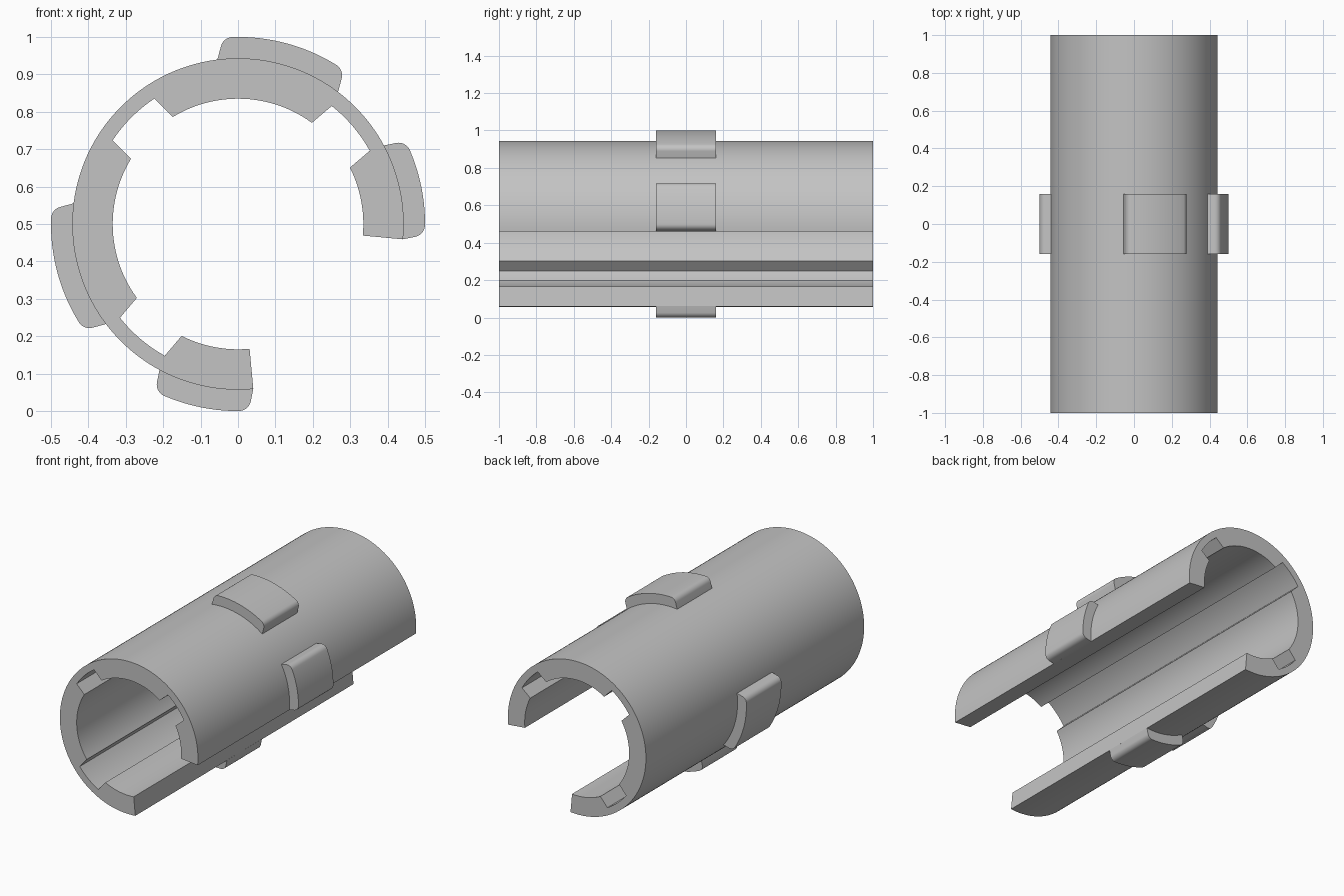
import bpy
import bmesh
from math import sin, cos, asin, atan2, radians, sqrt

cube = bpy.data.objects.get("Cube")
if cube:
    bpy.data.objects.remove(cube, do_unlink=True)

CENTER_Z = 0.5
INNER, GROOVE, OUTER, PAD = 0.335, 0.403, 0.443, 0.5
START, END = radians(-5.3), radians(275.3)

grey = bpy.data.materials.new("plain grey")
grey.use_nodes = True
colour = (0.55, 0.55, 0.55, 1)
grey.diffuse_color = colour
grey.node_tree.nodes["Principled BSDF"].inputs["Base Color"].default_value = colour


def arc(radius, a, b, steps, cx=0, cz=0):
    """Points along an arc from angle a to angle b."""
    angles = [a + (b - a) * i / steps for i in range(steps + 1)]
    return [(cx + radius * cos(t), cz + radius * sin(t)) for t in angles]


def extrude(name, profile, half_length):
    """Extrude an x-z profile evenly along y."""
    bm = bmesh.new()
    front = [bm.verts.new((x, -half_length, z + CENTER_Z)) for x, z in profile]
    face = bm.faces.new(front)
    new = bmesh.ops.extrude_face_region(bm, geom=[face], use_keep_orig=True)["geom"]
    moved = [v for v in new if isinstance(v, bmesh.types.BMVert)]
    bmesh.ops.translate(bm, verts=moved, vec=(0, 2 * half_length, 0))
    bmesh.ops.recalc_face_normals(bm, faces=bm.faces)
    mesh = bpy.data.meshes.new(name)
    bm.to_mesh(mesh)
    bm.free()
    mesh.materials.append(grey)
    obj = bpy.data.objects.new(name, mesh)
    bpy.context.collection.objects.link(obj)
    bpy.ops.object.select_all(action="DESELECT")
    obj.select_set(True)
    bpy.context.view_layer.objects.active = obj
    bpy.ops.object.shade_smooth_by_angle(angle=radians(30))


# Open sleeve: outer arc, then the inner arc back with parallel-sided grooves
half_groove = 0.0785
lip = asin(half_groove / INNER)
floor = asin(half_groove / GROOVE)
profile = arc(OUTER, START, END, 112)
last = END
for middle in (radians(229.7), radians(135), radians(40.3)):
    profile += arc(INNER, last, middle + lip, 24)
    profile += arc(GROOVE, middle + floor, middle - floor, 8)
    last = middle - lip
profile += arc(INNER, last, START, 24)
extrude("sleeve", profile, 1.0)


# Raised pads with parallel sides and rounded outer corners
def pad(name, angle, half_width, fillet=0.033):
    base = 0.441
    u = half_width - fillet
    v = sqrt((PAD - fillet) ** 2 - u ** 2)
    corner = atan2(u, v)
    spread = asin(half_width / base)
    quarter = radians(90)
    # Drawn along the local x axis, then turned to its place
    points = arc(base, spread, -spread, 16)
    points += arc(fillet, -quarter, -corner, 8, v, -u)
    points += arc(PAD, -corner, corner, 16)[1:-1]
    points += arc(fillet, corner, quarter, 8, v, u)
    c, s = cos(angle), sin(angle)
    extrude(name, [(x * c - z * s, x * s + z * c) for x, z in points], 0.16)


for name, degrees, half_width in (
    ("left_pad", 11.5, 0.128),
    ("top_pad", 75, 0.167),
    ("right_pad", 195, 0.167),
    ("bottom_pad", 258.5, 0.128),
):
    pad(name, radians(degrees), half_width)
